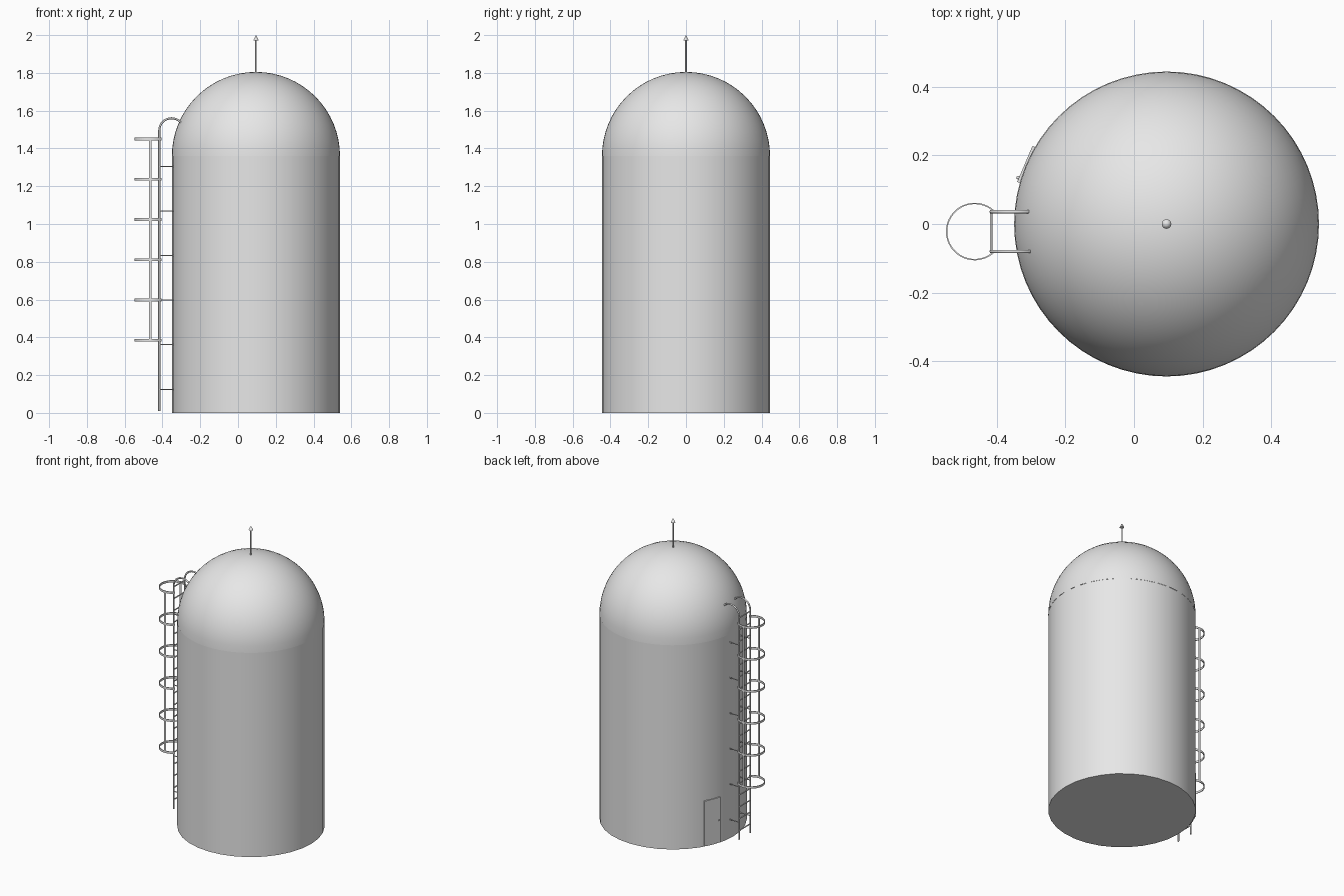
import bpy, bmesh, math
from mathutils import Vector

cube = bpy.data.objects.get("Cube")
if cube:
    bpy.data.objects.remove(cube, do_unlink=True)

grey = bpy.data.materials.new("light_grey")
grey.use_nodes = True
grey.diffuse_color = (0.8, 0.8, 0.8, 1)
grey.node_tree.nodes["Principled BSDF"].inputs["Base Color"].default_value = grey.diffuse_color

TANK_X, RADIUS, WALL_TOP = 0.095, 0.445, 1.36
RAIL_X, LADDER_Y, HALF_W = -0.417, -0.022, 0.058
CAGE_X, CAGE_R = -0.465, 0.082


def finish(name, smooth=True):
    ob = bpy.context.object
    ob.name = name
    ob.data.materials.append(grey)
    if smooth:
        bpy.ops.object.shade_smooth_by_angle(angle=math.radians(35))
    return ob


def cone(name, r1, r2, z0, z1, x=TANK_X, sides=16):
    bpy.ops.mesh.primitive_cone_add(vertices=sides, radius1=r1, radius2=r2,
                                    depth=z1 - z0, location=(x, 0, (z0 + z1) / 2))
    return finish(name)


def tube(name, points, radius):
    """Round bar along a path."""
    curve = bpy.data.curves.new(name, "CURVE")
    curve.dimensions = "3D"
    curve.bevel_depth = radius
    curve.bevel_resolution = 1
    curve.use_fill_caps = True
    spline = curve.splines.new("POLY")
    spline.points.add(len(points) - 1)
    for p, co in zip(spline.points, points):
        p.co = (*co, 1)
    curve.materials.append(grey)
    ob = bpy.data.objects.new(name, curve)
    bpy.context.collection.objects.link(ob)


def band(name, a0, a1, z0, z1, steps):
    """Thin flat strip bent around the cage axis."""
    bm = bmesh.new()
    pairs = []
    for i in range(steps + 1):
        a = a0 + (a1 - a0) * i / steps
        x, y = CAGE_X + CAGE_R * math.cos(a), LADDER_Y + CAGE_R * math.sin(a)
        pairs.append([bm.verts.new((x, y, z)) for z in (z0, z1)])
    for (a, b), (c, d) in zip(pairs, pairs[1:]):
        bm.faces.new((a, c, d, b))
    mesh = bpy.data.meshes.new(name)
    bm.to_mesh(mesh)
    bm.free()
    mesh.materials.append(grey)
    ob = bpy.data.objects.new(name, mesh)
    bpy.context.collection.objects.link(ob)
    mod = ob.modifiers.new("thickness", "SOLIDIFY")
    mod.thickness = 0.004
    mod.offset = 0


# Tank wall
cone("tank_wall", RADIUS, RADIUS, 0, WALL_TOP, sides=32)

# Dome: upper half of a sphere
bpy.ops.mesh.primitive_uv_sphere_add(segments=64, ring_count=32, radius=RADIUS,
                                     location=(TANK_X, 0, WALL_TOP))
dome = finish("dome")
bm = bmesh.new()
bm.from_mesh(dome.data)
bmesh.ops.delete(bm, geom=[v for v in bm.verts if v.co.z < -0.001], context="VERTS")
bm.to_mesh(dome.data)
bm.free()

# Lightning rod
cone("rod", 0.004, 0.004, 1.79, 1.98, sides=12)
cone("rod_tip", 0.014, 0, 1.972, 2.0)

# Ladder rails, arching over onto the dome
ARCH = 0.065
for side, s in (("left", -1), ("right", 1)):
    y = LADDER_Y + s * HALF_W
    path = [(RAIL_X, y, 0.01)]
    for i in range(17):
        a = math.pi * (1 - i / 16)
        path.append((RAIL_X + ARCH + ARCH * math.cos(a), y, 1.495 + ARCH * math.sin(a)))
    tube(f"ladder_rail_{side}", path, 0.0055)
    # Wall brackets
    for i in range(6):
        z = 0.125 + 0.236 * i
        tube(f"bracket_{side}_{i}", [(RAIL_X, y, z), (-0.335, y, z)], 0.003)

# Rungs
for i in range(19):
    z = 0.07 + 0.0787 * i
    tube(f"rung_{i}", [(RAIL_X, LADDER_Y - HALF_W, z), (RAIL_X, LADDER_Y + HALF_W, z)], 0.004)

# Safety cage hoops and uprights
for i in range(6):
    z = 0.385 + 0.213 * i
    band(f"cage_hoop_{i}", math.radians(45), math.radians(315), z - 0.007, z + 0.007, 32)
for side, a in (("right", 90), ("left", 270)):
    band(f"cage_upright_{side}", math.radians(a - 5), math.radians(a + 5), 0.38, 1.455, 2)

# Door plate lying against the wall, with a knob
angle = math.radians(157)
out = Vector((math.cos(angle), math.sin(angle), 0))
along = Vector((-out.y, out.x, 0))
base = Vector((TANK_X, 0, 0.155)) + out * RADIUS
bpy.ops.mesh.primitive_cube_add(size=1, location=base, rotation=(0, 0, angle))
bpy.context.object.scale = (0.009, 0.114, 0.3)
finish("door", smooth=False)
bpy.ops.mesh.primitive_uv_sphere_add(segments=12, ring_count=8, radius=0.005,
                                     location=base + along * 0.045 + out * 0.007)
finish("door_knob")
